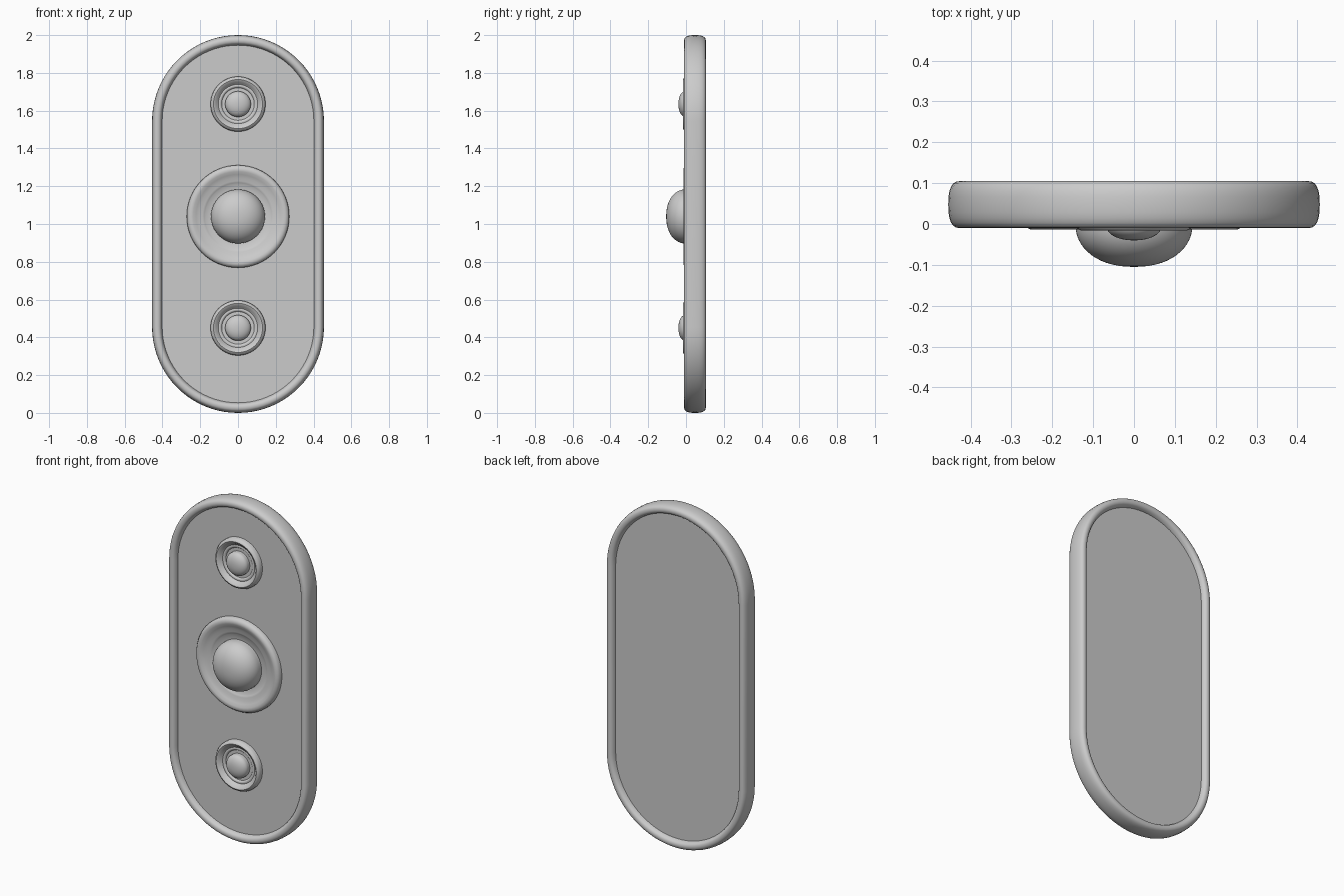
import bpy
import bmesh
from math import sin, cos, pi, copysign, radians

cube = bpy.data.objects.get("Cube")
if cube:
    bpy.data.objects.remove(cube)

grey = bpy.data.materials.new("plain grey")
grey.use_nodes = True
grey.diffuse_color = (0.6, 0.6, 0.6, 1)
grey.node_tree.nodes["Principled BSDF"].inputs["Base Color"].default_value = (0.6, 0.6, 0.6, 1)


def finish(name, bm, angle=40):
    bmesh.ops.recalc_face_normals(bm, faces=bm.faces[:])
    mesh = bpy.data.meshes.new(name)
    bm.to_mesh(mesh)
    bm.free()
    mesh.materials.append(grey)
    obj = bpy.data.objects.new(name, mesh)
    bpy.context.collection.objects.link(obj)
    bpy.ops.object.select_all(action="DESELECT")
    obj.select_set(True)
    bpy.context.view_layer.objects.active = obj
    bpy.ops.object.shade_smooth_by_angle(angle=radians(angle))
    return obj


def bridge(bm, a, b):
    n = len(a)
    for i in range(n):
        j = (i + 1) % n
        bm.faces.new((a[i], a[j], b[j], b[i]))


HALF_WIDTH = 0.455
STRAIGHT = 1 - HALF_WIDTH


def capsule(bm, radius, y, steps=40):
    """Upright capsule outline: two half circles joined by straight sides."""
    verts = []
    for side in (1, -1):
        for i in range(steps + 1):
            a = pi * i / steps
            verts.append(bm.verts.new((side * radius * cos(a), y,
                                       1 + side * (STRAIGHT + radius * sin(a)))))
    return verts


# Rounded rim swept around the capsule outline
def build_rim(mid_y=0.0475, half_depth=0.0575, half_thick=0.028, steps=24):
    bm = bmesh.new()
    loops = []
    for i in range(steps):
        a = 2 * pi * i / steps
        r = copysign(abs(cos(a)) ** 0.8, cos(a)) * half_thick
        y = copysign(abs(sin(a)) ** 0.8, sin(a)) * half_depth
        loops.append(capsule(bm, HALF_WIDTH - half_thick + r, mid_y + y))
    for i in range(steps):
        bridge(bm, loops[i], loops[(i + 1) % steps])
    finish("rim", bm)


# Flat panel set back inside the rim
def build_panel(front=0.018, back=0.077):
    bm = bmesh.new()
    a, b = capsule(bm, 0.425, front), capsule(bm, 0.425, back)
    bridge(bm, a, b)
    bm.faces.new(a)
    bm.faces.new(b)
    finish("panel", bm)


def lathe(name, profile, z, steps=64):
    """Turn (radius, y) points around a front-to-back axis at height z."""
    bm = bmesh.new()
    loops = []
    for r, y in profile:
        if r < 1e-6:
            loops.append([bm.verts.new((0, y, z))])
        else:
            loops.append([bm.verts.new((r * cos(2 * pi * i / steps), y,
                                        z + r * sin(2 * pi * i / steps)))
                          for i in range(steps)])
    for a, b in zip(loops, loops[1:]):
        if len(b) == 1:
            for i in range(steps):
                bm.faces.new((a[i], a[(i + 1) % steps], b[0]))
        else:
            bridge(bm, a, b)
    finish(name, bm, 50)


def dome(name, radius, base_y, tip_y, z, steps=14):
    pts = [(radius, 0.03)]
    for i in range(steps + 1):
        a = pi / 2 * i / steps
        pts.append((radius * max(cos(a), 0) ** 0.9, base_y + (tip_y - base_y) * sin(a)))
    pts[-1] = (0, tip_y)
    lathe(name, pts, z)


build_rim()
build_panel()

# Large centre boss: beaded dish with a dome
big_dish = [(0.272, 0.025), (0.271, 0.002), (0.264, -0.008), (0.252, -0.014),
            (0.238, -0.012), (0.222, -0.004), (0.205, 0.003), (0.188, 0.006),
            (0.178, 0.009), (0.172, 0.014), (0.13, 0.014)]
lathe("centre_ring", big_dish, 1.04)
dome("centre_dome", 0.143, -0.005, -0.105, 1.04)

# Small bosses above and below
small_dish = [(0.146, 0.025), (0.145, 0.0), (0.139, -0.011), (0.130, -0.016),
              (0.121, -0.012), (0.112, -0.001), (0.104, 0.006), (0.097, 0.003),
              (0.090, 0.006), (0.086, 0.012), (0.05, 0.012)]
for label, z in (("upper", 1.635), ("lower", 0.45)):
    lathe(label + "_ring", small_dish, z)
    dome(label + "_dome", 0.068, -0.004, -0.04, z)
